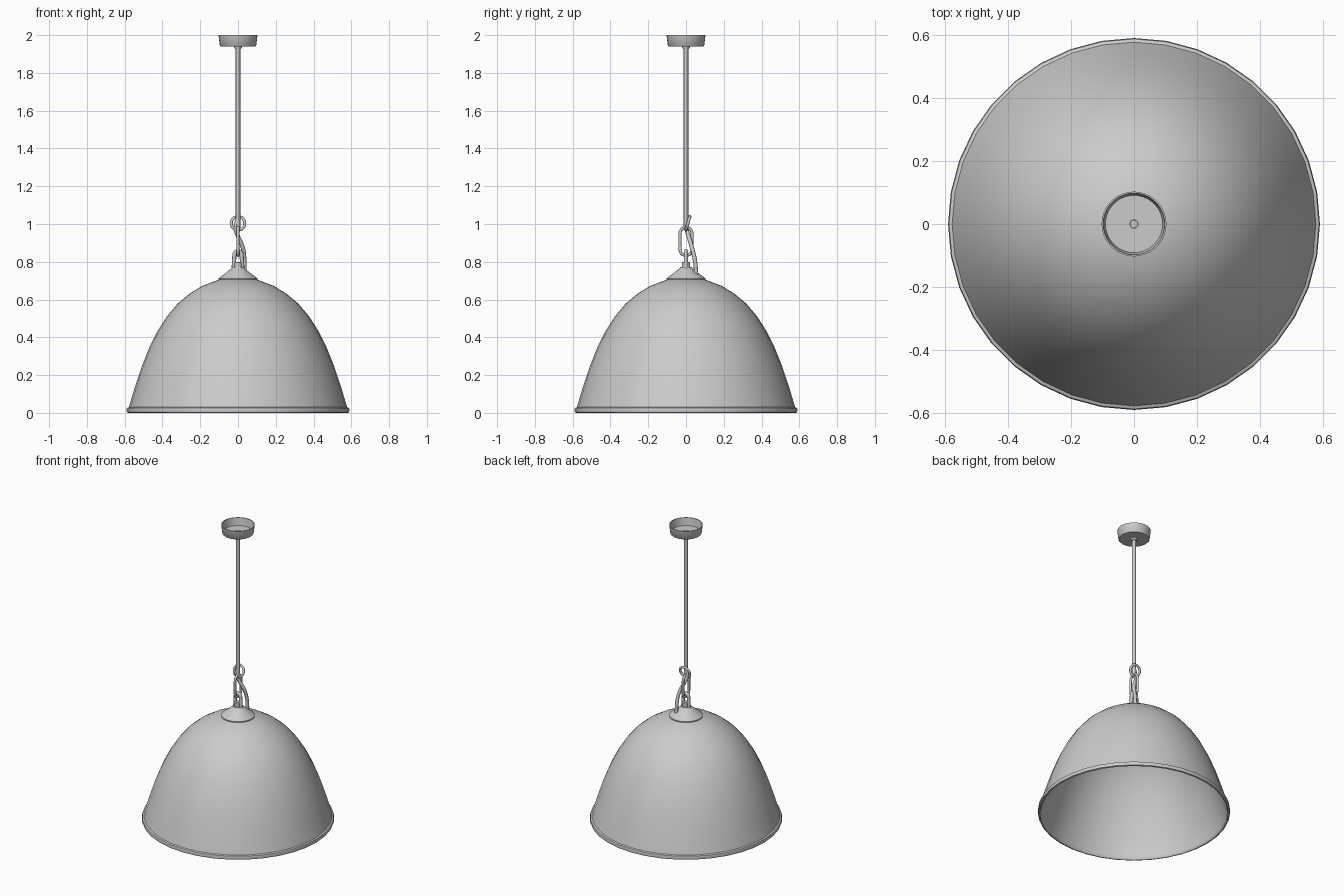
import bpy, bmesh, math
from mathutils import Vector

if "Cube" in bpy.data.objects:
    bpy.data.objects.remove(bpy.data.objects["Cube"])


def finish(name, bm, angle=40):
    me = bpy.data.meshes.new(name)
    bm.to_mesh(me)
    bm.free()
    ob = bpy.data.objects.new(name, me)
    bpy.context.collection.objects.link(ob)
    bpy.ops.object.select_all(action='DESELECT')
    ob.select_set(True)
    bpy.context.view_layer.objects.active = ob
    bpy.ops.object.shade_smooth_by_angle(angle=math.radians(angle))
    return ob


def lathe(name, profile, sides=36, angle=40):
    """Spin (radius, z) points round the z axis."""
    bm = bmesh.new()
    rings = []
    for r, z in profile:
        if r == 0:
            rings.append([bm.verts.new((0, 0, z))] * sides)
        else:
            rings.append([bm.verts.new((r * math.cos(2 * math.pi * i / sides),
                                        r * math.sin(2 * math.pi * i / sides), z))
                          for i in range(sides)])
    for a, b in zip(rings, rings[1:]):
        for i in range(sides):
            j = (i + 1) % sides
            vs = list(dict.fromkeys([a[i], a[j], b[j], b[i]]))
            if len(vs) > 2:
                bm.faces.new(vs)
    bmesh.ops.recalc_face_normals(bm, faces=bm.faces)
    return finish(name, bm, angle)


def tube(name, pts, radius, closed=False, smooth=False):
    """Round wire along a path."""
    cu = bpy.data.curves.new(name, 'CURVE')
    cu.dimensions = '3D'
    cu.bevel_depth = radius
    cu.bevel_resolution = 2
    cu.resolution_u = 5
    cu.use_fill_caps = not closed
    if smooth:
        sp = cu.splines.new('BEZIER')
        sp.bezier_points.add(len(pts) - 1)
        for bp, p in zip(sp.bezier_points, pts):
            bp.co = p
            bp.handle_left_type = bp.handle_right_type = 'AUTO'
    else:
        sp = cu.splines.new('POLY')
        sp.points.add(len(pts) - 1)
        for sp_pt, p in zip(sp.points, pts):
            sp_pt.co = (*p, 1)
    sp.use_cyclic_u = closed
    ob = bpy.data.objects.new(name, cu)
    bpy.context.collection.objects.link(ob)
    bpy.ops.object.select_all(action='DESELECT')
    ob.select_set(True)
    bpy.context.view_layer.objects.active = ob
    bpy.ops.object.convert(target='MESH')
    bpy.ops.object.shade_smooth_by_angle(angle=math.radians(50))
    return bpy.context.object


def arc(cu, cv, r, a0, a1, n):
    return [(cu + r * math.cos(math.radians(a0 + (a1 - a0) * i / n)),
             cv + r * math.sin(math.radians(a0 + (a1 - a0) * i / n))) for i in range(n + 1)]


# Bell shade: outer skin, rolled rim, inner skin
outer = [(0.03, 0.712), (0.10, 0.706), (0.19, 0.672), (0.255, 0.632), (0.32, 0.578),
         (0.377, 0.51), (0.425, 0.435), (0.47, 0.345), (0.51, 0.245),
         (0.545, 0.14), (0.578, 0.03)]
rim = [(0.588, 0.026), (0.591, 0.014), (0.588, 0.003), (0.579, 0.0), (0.572, 0.006)]
inner = [(r - 0.008, z - 0.006) for r, z in reversed(outer[1:])]
lathe("shade", outer + rim + inner + [(0, 0.70)], angle=50)

# Cap and collar on top of the shade
lathe("shade_cap", [(0, 0.705), (0.103, 0.705), (0.103, 0.712), (0.075, 0.733),
                    (0.045, 0.757), (0.034, 0.764), (0.030, 0.772), (0, 0.772)], angle=30)
lathe("cap_collar", [(0, 0.76), (0.022, 0.76), (0.022, 0.795), (0.017, 0.80), (0, 0.80)], 20)

# Stirrup standing on the cap
stirrup = [(-0.023, 0.765)] + arc(0, 0.837, 0.019, 180, 0, 10) + [(0.023, 0.765)]
tube("stirrup", [(x, 0, z) for x, z in stirrup], 0.011)

# Chain link and upper ring
link = arc(0, 0.95, 0.032, 0, 180, 10) + arc(0, 0.865, 0.032, 180, 360, 10)
tube("chain_link", [(0, y, z) for y, z in link], 0.008, closed=True)
ring = arc(0, 0, 0.036, 0, 345, 23)
tube("hanging_ring", [(x, 0.01 + 0.3 * z, 1.004 + z) for x, z in ring], 0.008, closed=True)

# Ceiling cable, and the slack tail that runs down to the cap
lathe("ceiling_cable", [(0, 0.975), (0.012, 0.975), (0.012, 1.95), (0, 1.95)], 16)
tube("cable_tail", [(0, 0, 1.03), (-0.012, 0.0, 0.985), (-0.002, 0.012, 0.94),
                    (0.024, 0.03, 0.88), (0.034, 0.047, 0.81), (0.034, 0.054, 0.735)],
     0.011, smooth=True)

# Open-topped ceiling cup with cable grommet
lathe("ceiling_cup", [(0.015, 1.94), (0.092, 1.94), (0.096, 1.944), (0.103, 2.0),
                      (0.098, 2.0), (0.091, 1.949), (0.015, 1.949)], 36)
lathe("cable_grommet", [(0.012, 1.928), (0.018, 1.928), (0.021, 1.934), (0.021, 1.953),
                        (0.013, 1.953)], 20)
